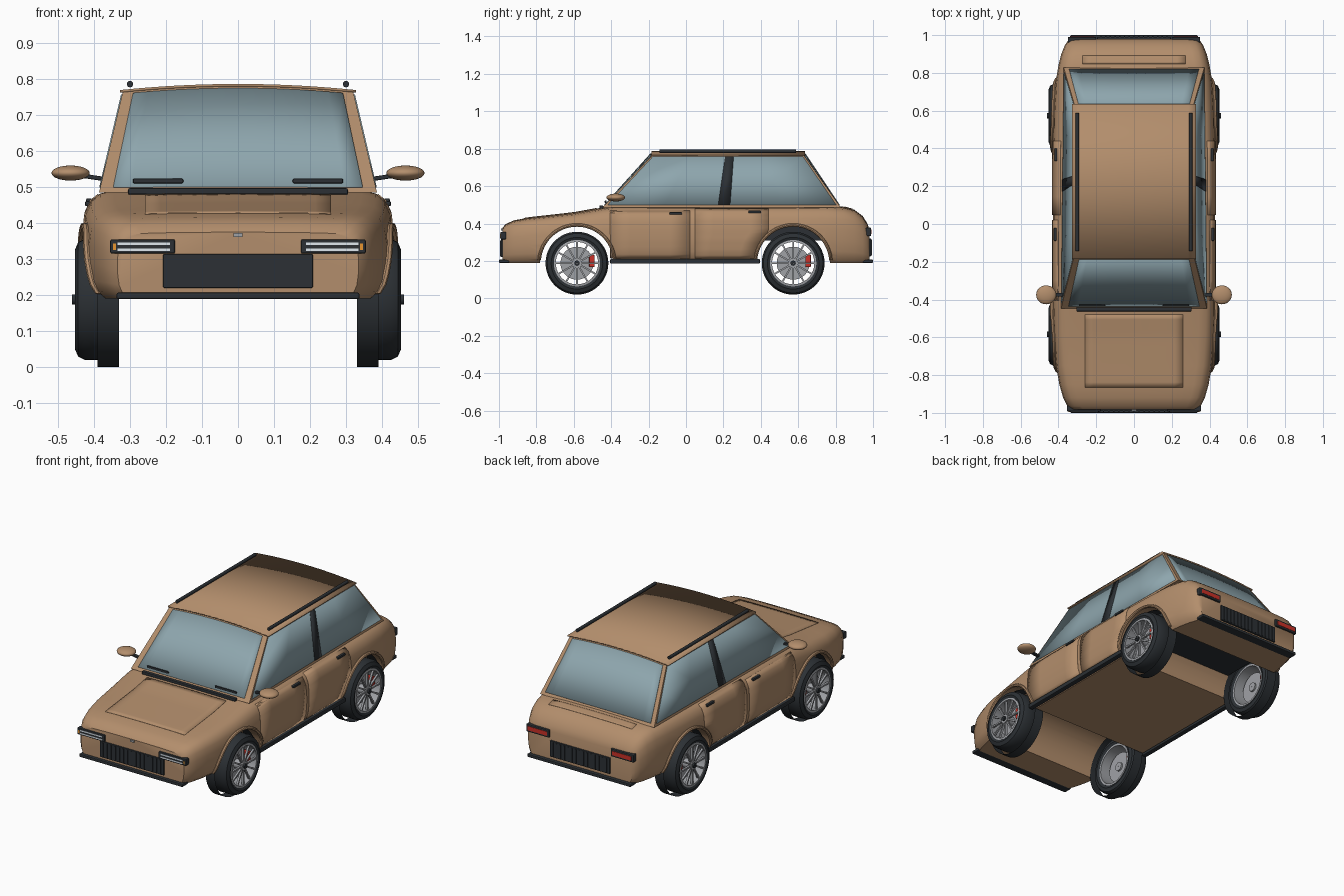
import bpy, bmesh, math
from mathutils import Vector, Matrix

if "Cube" in bpy.data.objects:
    bpy.data.objects.remove(bpy.data.objects["Cube"])

def mat(name, c):
    m = bpy.data.materials.new(name)
    m.diffuse_color = (*c, 1)
    m.use_nodes = True
    m.node_tree.nodes["Principled BSDF"].inputs["Base Color"].default_value = m.diffuse_color
    return m
PAINT = mat("tan_paint", (0.45, 0.27, 0.15))
DARK = mat("dark_trim", (0.025, 0.03, 0.035))
GLASS = mat("glass", (0.27, 0.38, 0.42))
RED = mat("red", (0.6, 0.03, 0.02))
LAMP = mat("lamp", (0.75, 0.82, 0.88))
ORANGE = mat("orange", (0.8, 0.3, 0.03))
METAL = mat("metal", (0.35, 0.36, 0.38))

def make(name, verts, faces, m, smooth=True):
    me = bpy.data.meshes.new(name)
    me.from_pydata([tuple(v) for v in verts], [], faces)
    bm = bmesh.new(); bm.from_mesh(me)
    bmesh.ops.recalc_face_normals(bm, faces=bm.faces)
    bm.to_mesh(me); bm.free()
    ob = bpy.data.objects.new(name, me)
    bpy.context.collection.objects.link(ob)
    me.materials.append(m)
    if smooth:
        shade(ob)
    return ob

def shade(ob):
    bpy.ops.object.select_all(action='DESELECT')
    ob.select_set(True)
    bpy.context.view_layer.objects.active = ob
    bpy.ops.object.shade_smooth_by_angle(angle=math.radians(35))

def box(name, c, s, m, bevel=0.0, rot=None):
    v = [Vector((x*s[0]/2, y*s[1]/2, z*s[2]/2)) for x in (-1, 1) for y in (-1, 1) for z in (-1, 1)]
    if rot: v = [rot @ p for p in v]
    f = [(0, 1, 3, 2), (4, 6, 7, 5), (0, 4, 5, 1), (2, 3, 7, 6), (0, 2, 6, 4), (1, 5, 7, 3)]
    ob = make(name, [p + Vector(c) for p in v], f, m, False)
    if bevel:
        b = ob.modifiers.new("bevel", 'BEVEL'); b.width = bevel; b.segments = 2
    return ob

def lathe(name, prof, y, z, s, m, closed=True, n=48):
    """Revolve an (x, radius) profile about a wheel axle on side s."""
    k = len(prof)
    v = [(s*x, y + r*math.cos(a), z + r*math.sin(a))
         for a in (2*math.pi*i/n for i in range(n)) for x, r in prof]
    f = [(i*k+j, i*k+(j+1) % k, ((i+1) % n)*k+(j+1) % k, ((i+1) % n)*k+j)
         for i in range(n) for j in range(k if closed else k-1)]
    return make(name, v, f, m)

def disc_profile(x0, x1, r):
    return [(x0, 0.002), (x0, r), (x1, r), (x1, 0.002)]

def panel(name, fn, nu, nv, thick, m):
    """Thin sheet over fn(u, v), centred on the surface."""
    v = [fn(i/nu, j/nv) for i in range(nu+1) for j in range(nv+1)]
    w = nv + 1
    f = [(i*w+j, i*w+j+1, (i+1)*w+j+1, (i+1)*w+j) for i in range(nu) for j in range(nv)]
    ob = make(name, v, f, m)
    so = ob.modifiers.new("thickness", 'SOLIDIFY'); so.thickness = thick; so.offset = 0
    return ob

def interp(x, xs, ys):
    if x <= xs[0]: return ys[0]
    for a, b, c, d in zip(xs, xs[1:], ys, ys[1:]):
        if x <= b: return c + (d-c)*(x-a)/(b-a)
    return ys[-1]

def lerp(a, b, t): return a + (b-a)*t

# Body: lofted cross-sections (y, half width, top height)
ST = [(-.982, .335, .375), (-.965, .352, .397), (-.92, .375, .417), (-.85, .395, .43), (-.75, .413, .441),
      (-.6, .425, .458), (-.45, .43, .485), (-.38, .43, .495), (0, .43, .496), (.4, .43, .496),
      (.6, .425, .496), (.75, .415, .496), (.84, .40, .49), (.90, .385, .474), (.945, .367, .44),
      (.97, .35, .40), (.98, .335, .37)]
SEC = [(0, 1), (.5, .995), (.8, .98), (.89, .955), (.95, .89), (.985, .78), (1, .6), (1, .4),
       (.985, .2), (.955, .08), (.90, 0), (0, 0)]
ZB = .19
YS, WS, TS = zip(*ST)
def top(x, y):
    w, zt = interp(y, YS, WS), interp(y, YS, TS)
    return Vector((x, y, ZB + (zt-ZB)*interp(abs(x)/w, [p[0] for p in SEC[:7]], [p[1] for p in SEC[:7]])))
def side(s, y, z):
    w, zt = interp(y, YS, WS), interp(y, YS, TS)
    r = SEC[:11][::-1]
    return Vector((s*w*interp((z-ZB)/(zt-ZB), [p[1] for p in r], [p[0] for p in r]), y, z))

ring = SEC + [(-x, z) for x, z in SEC[-2:0:-1]]
n = len(ring)
bv = [(x*w, y, ZB + (t-ZB)*z) for y, w, t in ST for x, z in ring]
bf = [(i*n+j, i*n+(j+1) % n, (i+1)*n+(j+1) % n, (i+1)*n+j) for i in range(len(ST)-1) for j in range(n)]
bf += [tuple(range(n)), tuple(range(len(bv)-n, len(bv)))]
body = make("body", bv, bf, PAINT, False)

# Wheel arch cut-outs
WY, WZ = (-.583, .573), .19
for y in WY:
    bpy.ops.mesh.primitive_cylinder_add(vertices=64, radius=.197, depth=1.4, location=(0, y, WZ),
                                        rotation=(0, math.pi/2, 0))
    cut = bpy.context.object
    cut.name = "arch_cutter"; cut.hide_render = True
    b = body.modifiers.new("arch", 'BOOLEAN'); b.operation = 'DIFFERENCE'; b.object = cut; b.solver = 'EXACT'
    bpy.context.view_layer.objects.active = body
    bpy.ops.object.modifier_apply(modifier=b.name)
    bpy.data.objects.remove(cut)
shade(body)

# Dark underside filling the rear arch tunnel
a0 = math.asin(.12/.194)
arc = [(WY[1] + .194*math.cos(a), WZ + .194*math.sin(a)) for a in (lerp(a0, math.pi-a0, i/16) for i in range(17))]
make("rear_tunnel_liner", [(x, y, z) for x in (-.33, .33) for y, z in arc],
     [tuple(range(17)), tuple(range(17, 34))] + [(i, (i+1) % 17, (i+1) % 17+17, i+17) for i in range(17)], DARK)

# Cabin: base front, roof front, roof rear, base rear rows
ROWS = [(.386, -.447, .485, 0), (.32, -.18, .765, .017), (.315, .63, .765, .017), (.372, .828, .485, 0)]
def row(k, t):
    w, y, z, c = ROWS[k]
    return Vector((w*t, y, z + c*(1-t*t)))
T = [i/6 - 1 for i in range(13)]
cf = [(k*13+i, k*13+i+1, (k+1)*13+i+1, (k+1)*13+i) for k in range(3) for i in range(12)]
cf += [(0, 13, 26, 39), (12, 51, 38, 25), tuple(range(13)) + tuple(range(51, 38, -1))]
make("cabin", [row(k, t) for k in range(4) for t in T], cf, PAINT)
panel("roof_panel", lambda u, v: Vector((lerp(-.328, .328, u), lerp(-.185, .635, v),
      .766 + .017*(1-(2*u-1)**2))), 16, 2, .007, PAINT)
panel("windscreen", lambda u, v: row(0, (2*u-1)*.905).lerp(row(1, (2*u-1)*.905), lerp(.05, .97, v)), 14, 2, .006, GLASS)
panel("rear_window", lambda u, v: row(3, (2*u-1)*.93).lerp(row(2, (2*u-1)*.93), lerp(.05, .97, v)), 14, 2, .006, GLASS)

def side_glass(s, f, v):
    return row(0, s).lerp(row(1, s), v).lerp(row(3, s).lerp(row(2, s), v), f)
def pillar(s, u, v):
    y = lerp(lerp(.17, .235, u), lerp(.21, .255, u), v)
    y0, y1 = lerp(-.447, -.18, v), lerp(.828, .63, v)
    return side_glass(s, (y-y0)/(y1-y0), v)

def hood(u, v): return top(lerp(-.258, .258, u), lerp(-.865, -.478, v))
def trunk(u, v): return top(lerp(-.272, .272, u), lerp(.848, .89, v))
panel("hood_panel", hood, 12, 14, .006, PAINT)
panel("trunk_panel", trunk, 12, 4, .006, PAINT)
box("cowl", (0, -.452, .488), (.61, .02, .018), DARK, .004)

# Parts on both sides
for s in (1, -1):
    tag = "right" if s > 0 else "left"
    panel("side_window_"+tag, lambda u, v: side_glass(s, lerp(.012, .988, u), lerp(.05, .97, v)), 4, 2, .006, GLASS)
    panel("pillar_"+tag, lambda u, v: pillar(s, u, lerp(.05, .97, v)), 1, 2, .010, DARK)
    def front_door(u, v):
        z = lerp(.215, .468, v)
        return side(s, lerp(-.405, .022, u), z)
    def rear_door(u, v):
        z = lerp(.215, .478, v)
        edge = WY[1] - math.sqrt(max(0, .21**2 - (z-WZ)**2)) if z < .40 else .44
        return side(s, lerp(.048, min(.44, edge), u), z)
    panel("front_door_"+tag, front_door, 4, 12, .006, PAINT)
    panel("rear_door_"+tag, rear_door, 4, 16, .006, PAINT)
    for y, z in ((-.055, .454), (.367, .462)):
        p = side(s, y, z)
        box("door_handle_"+tag, (p.x + s*.005, y, z), (.016, .068, .014), DARK, .004)
    box("sill_"+tag, (s*.412, -.005, .198), (.03, .80, .026), DARK, .005)
    # Roof rail
    bpy.ops.mesh.primitive_cylinder_add(vertices=16, radius=.009, depth=.73, location=(s*.30, .222, .786),
                                        rotation=(math.pi/2, 0, 0))
    ob = bpy.context.object; ob.name = "roof_rail_"+tag; ob.data.materials.append(DARK); shade(ob)
    # Mirror
    bpy.ops.mesh.primitive_uv_sphere_add(segments=32, ring_count=16, location=(s*.465, -.375, .539))
    ob = bpy.context.object; ob.name = "mirror_"+tag; ob.scale = (.053, .05, .021)
    ob.data.materials.append(PAINT); shade(ob)
    box("mirror_arm_"+tag, (s*.402, -.375, .527), (.07, .02, .012), DARK, .003, Matrix.Rotation(s*-.15, 3, 'Y'))
    # Wiper
    box("wiper_"+tag, (s*.222, -.43, .517), (.14, .010, .013), DARK, .004)
    # Headlight and tail light
    box("headlight_housing_"+tag, (s*.265, -.977, .335), (.18, .03, .04), DARK, .005)
    for z in (.326, .343):
        box("headlight_strip_"+tag, (s*.262, -.991, z), (.145, .006, .007), LAMP)
    box("indicator_"+tag, (s*.343, -.991, .334), (.008, .006, .018), ORANGE)
    box("tail_light_housing_"+tag, (s*.275, .975, .355), (.15, .03, .045), DARK, .005)
    box("tail_light_"+tag, (s*.275, .989, .355), (.125, .006, .024), RED)
    # Wheels
    for y in WY:
        end = ("front_" if y < 0 else "rear_") + tag
        lathe("arch_liner_"+end, [(.33, .19), (.39, .19)], y, WZ, s, DARK, False)
        flare = [(i, j) for i in range(25) for j in range(8)]
        fv = []
        for i, j in flare:
            a, b = math.radians(lerp(4, 176, i/24)), j*math.pi/4
            r, z0 = .202 + .009*math.cos(b), WZ + .202*math.sin(a)
            base = side(s, y + .202*math.cos(a), z0)
            fv.append((base.x + s*(.004 + .011*math.sin(b)), y + r*math.cos(a), WZ + r*math.sin(a)))
        make("arch_flare_"+end, fv, [(i*8+j, i*8+(j+1) % 8, i*8+8+(j+1) % 8, i*8+8+j)
             for i in range(24) for j in range(8)] + [tuple(range(8)), tuple(range(192, 200))], PAINT)
        lathe("tire_"+end, [(.345, .122), (.335, .14), (.34, .16), (.355, .168), (.425, .168), (.444, .159),
                            (.453, .138), (.447, .124)], y, .188, s, DARK)
        lathe("rim_"+end, [(.342, .124), (.448, .124), (.450, .113), (.342, .113)], y, .188, s, METAL)
        lathe("brake_disc_"+end, disc_profile(.385, .397, .088), y, .188, s, METAL)
        lathe("hub_"+end, disc_profile(.375, .452, .026), y, .188, s, METAL)
        lathe("hub_cap_"+end, disc_profile(.45, .461, .014), y, .188, s, DARK, n=24)
        box("caliper_"+end, (s*.402, y + .08, .20), (.05, .03, .066), RED, .005)
        for i in range(12):
            a = 2*math.pi*i/12
            box("spoke_"+end, (s*.441, y + .069*math.cos(a), .188 + .069*math.sin(a)), (.012, .094, .009), METAL,
                rot=Matrix.Rotation(a, 3, 'X'))

# Grilles and bumpers at each end
for e, name in ((-1, "front"), (1, "rear")):
    w, zc = (.416, .267) if e < 0 else (.39, .272)
    box(name+"_grille", (0, e*.978, zc), (w, .024, .094), DARK, .003)
    for i in range(15):
        box(name+"_grille_slat", (lerp(-w/2+.02, w/2-.02, i/14), e*.991, zc), (.007, .006, .084), DARK)
    box(name+"_bumper", (0, e*.973, .198), (.675, .054, .018), DARK, .005)
box("hood_latch", (0, -.982, .367), (.026, .014, .011), METAL)
